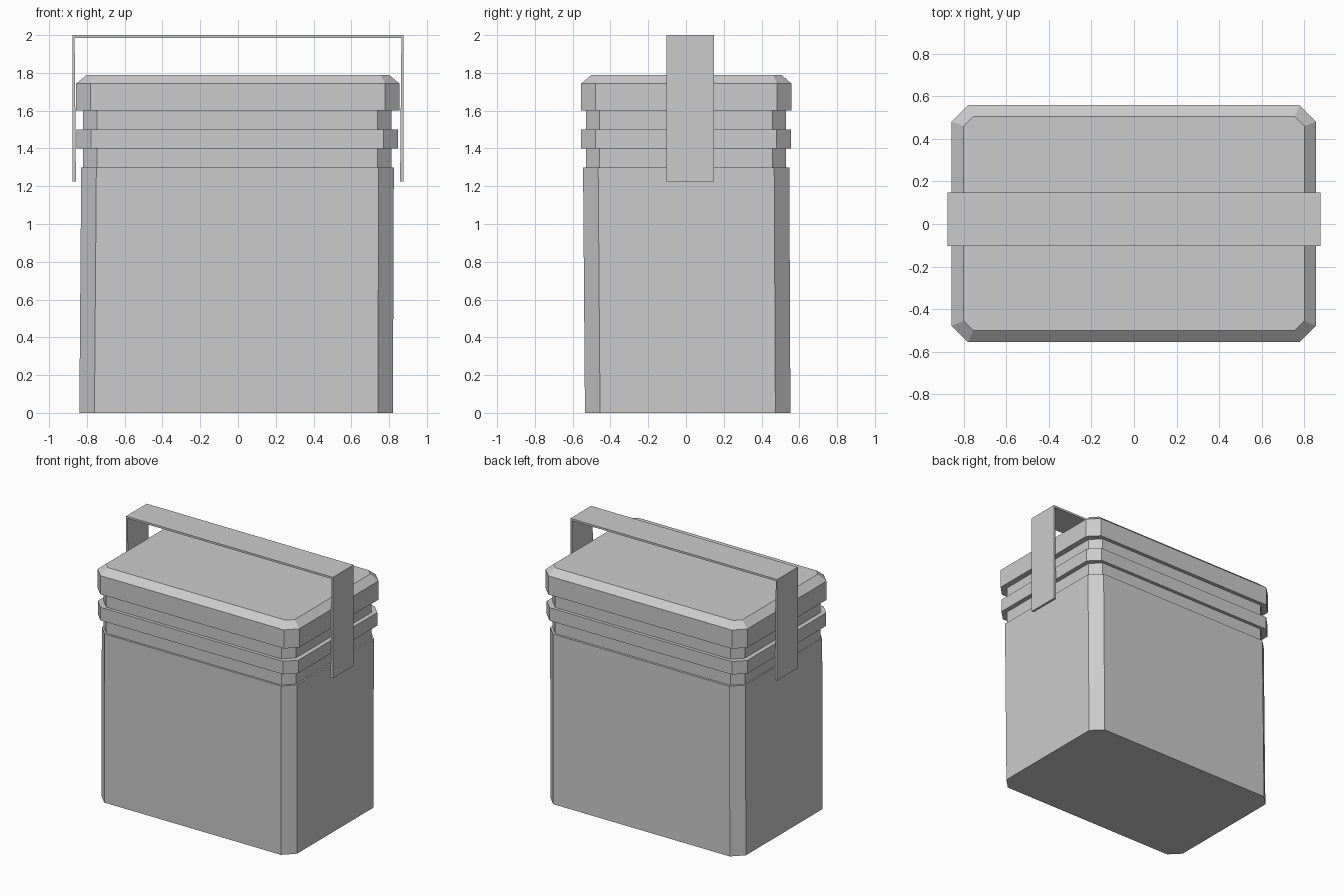
import bpy, bmesh

if "Cube" in bpy.data.objects:
    bpy.data.objects.remove(bpy.data.objects["Cube"])


def make_object(name, bm):
    bmesh.ops.recalc_face_normals(bm, faces=bm.faces)
    mesh = bpy.data.meshes.new(name)
    bm.to_mesh(mesh)
    bm.free()
    obj = bpy.data.objects.new(name, mesh)
    bpy.context.collection.objects.link(obj)
    return obj


def chamfered_loft(name, sections, cap_top=True):
    """Stack chamfered rectangles: (z, x0, x1, y0, y1, chamfer)."""
    bm = bmesh.new()
    rings = []
    for z, x0, x1, y0, y1, c in sections:
        pts = [(x0 + c, y0), (x1 - c, y0), (x1, y0 + c), (x1, y1 - c),
               (x1 - c, y1), (x0 + c, y1), (x0, y1 - c), (x0, y0 + c)]
        rings.append([bm.verts.new((x, y, z)) for x, y in pts])
    for a, b in zip(rings, rings[1:]):
        for i in range(8):
            j = (i + 1) % 8
            bm.faces.new((a[i], a[j], b[j], b[i]))
    bm.faces.new(rings[0])
    if cap_top:
        bm.faces.new(rings[-1])
    return make_object(name, bm)


# Container: slightly skewed body, then neck, rim band and neck again
neck = (-0.82, 0.812, -0.53, 0.53, 0.073)
band = (-0.855, 0.847, -0.555, 0.555, 0.077)
chamfered_loft("container", [
    (0.0, -0.84, 0.82, -0.535, 0.553, 0.08),
    (1.3, -0.83, 0.825, -0.545, 0.547, 0.08),
    (1.3, *neck), (1.4, *neck),
    (1.4, *band), (1.5, *band),
    (1.5, *neck), (1.6, *neck),
], cap_top=False)

# Lid with a bevelled top edge
lid = (-0.857, 0.855, -0.555, 0.558, 0.077)
chamfered_loft("lid", [
    (1.6, *lid), (1.743, *lid),
    (1.79, -0.80, 0.80, -0.50, 0.505, 0.045),
])

# Handle: flat strap bent over the lid
profile = [(-0.877, 1.225), (-0.877, 2.0), (0.877, 2.0), (0.877, 1.225),
           (0.858, 1.225), (0.865, 1.985), (-0.865, 1.985), (-0.858, 1.225)]
bm = bmesh.new()
front = [bm.verts.new((x, -0.103, z)) for x, z in profile]
back = [bm.verts.new((x, 0.147, z)) for x, z in profile]
for i in range(8):
    j = (i + 1) % 8
    bm.faces.new((front[i], front[j], back[j], back[i]))
# Side faces of the strap: left leg, top, right leg
for side in (front, back):
    for quad in ((0, 1, 6, 7), (1, 2, 5, 6), (2, 3, 4, 5)):
        bm.faces.new([side[k] for k in quad])
make_object("handle", bm)
